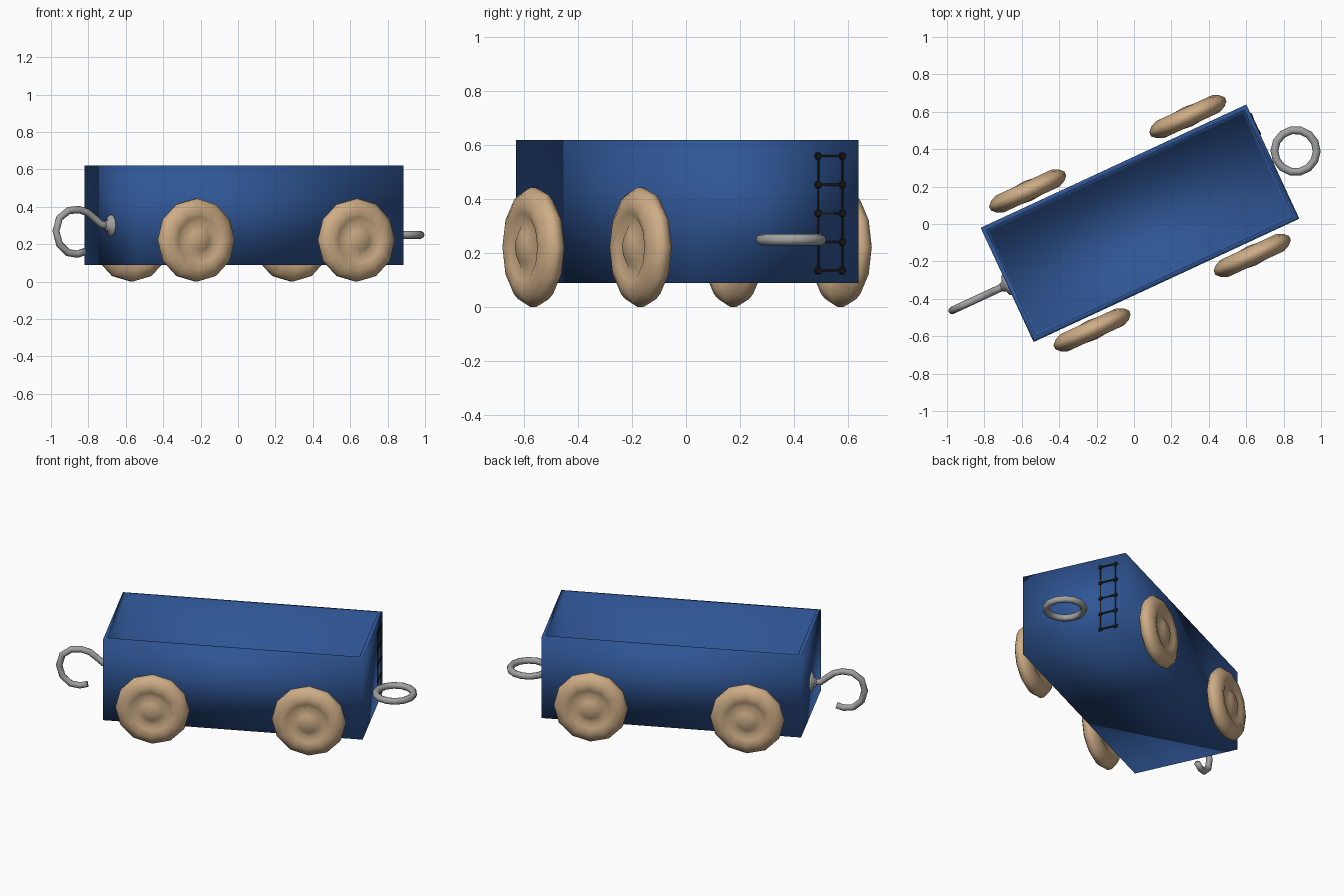
import bpy, bmesh, math
from mathutils import Matrix, Vector

cube = bpy.data.objects.get("Cube")
if cube:
    bpy.data.objects.remove(cube, do_unlink=True)

# The wagon is built along its own x axis, then turned into place
FRAME = Matrix.Translation((0.032, 0.004, 0)) @ Matrix.Rotation(math.radians(24.9), 4, 'Z')
LENGTH, WIDTH, BOTTOM, TOP = 1.566, 0.673, 0.09, 0.62
END = LENGTH / 2


def material(name, rgb, rough=0.6):
    m = bpy.data.materials.new(name)
    m.use_nodes = True
    m.diffuse_color = (*rgb, 1)
    node = m.node_tree.nodes["Principled BSDF"]
    node.inputs["Base Color"].default_value = (*rgb, 1)
    node.inputs["Roughness"].default_value = rough
    return m


BLUE = material("wagon blue", (0.028, 0.092, 0.30))
WOOD = material("pale wood", (0.62, 0.42, 0.24))
GREY = material("metal grey", (0.36, 0.36, 0.36))
BLACK = material("ladder black", (0.01, 0.01, 0.01))


def finish(bm, name, mat, smooth=True, local=Matrix()):
    bmesh.ops.recalc_face_normals(bm, faces=bm.faces)
    for f in bm.faces:
        f.smooth = smooth
    mesh = bpy.data.meshes.new(name)
    bm.to_mesh(mesh)
    bm.free()
    mesh.materials.append(mat)
    ob = bpy.data.objects.new(name, mesh)
    ob.matrix_world = FRAME @ local
    bpy.context.collection.objects.link(ob)
    return ob


def lathe(profile, steps):
    """Spin (radius, height) points around z."""
    bm = bmesh.new()
    verts = [bm.verts.new((r, 0, h)) for r, h in profile]
    edges = [bm.edges.new(p) for p in zip(verts, verts[1:])]
    bmesh.ops.spin(bm, geom=verts + edges, cent=(0, 0, 0), axis=(0, 0, 1),
                   angle=math.tau, steps=steps)
    bmesh.ops.remove_doubles(bm, verts=bm.verts, dist=0.0005)
    return bm


def tube(points, radius, sides=8, closed=False):
    """Sweep a round section along a path lying in the xz plane."""
    bm = bmesh.new()
    pts = [Vector((x, 0, z)) for x, z in points]
    n, rings = len(pts), []
    for i, p in enumerate(pts):
        a = pts[i - 1] if closed or i else p
        b = pts[(i + 1) % n] if closed or i < n - 1 else p
        side = (b - a).normalized().cross(Vector((0, 1, 0)))
        angles = [math.tau * k / sides for k in range(sides)]
        rings.append([bm.verts.new(p + radius * (math.cos(t) * side + math.sin(t) * Vector((0, 1, 0))))
                      for t in angles])
    pairs = list(zip(rings, rings[1:]))
    if closed:
        pairs.append((rings[-1], rings[0]))
    else:
        bm.faces.new(rings[0])
        bm.faces.new(rings[-1])
    for a, b in pairs:
        for k in range(sides):
            j = (k + 1) % sides
            bm.faces.new((a[k], a[j], b[j], b[k]))
    return bm


# Open body: softly shaded box with a hollow
bm = bmesh.new()
bmesh.ops.create_cube(bm, size=1, matrix=Matrix.Translation((0, 0, (TOP + BOTTOM) / 2))
                      @ Matrix.Diagonal((LENGTH, WIDTH, TOP - BOTTOM, 1)))
lid = max(bm.faces, key=lambda f: f.calc_center_median().z)
bmesh.ops.inset_individual(bm, faces=[lid], thickness=0.034)
hole = bmesh.ops.extrude_discrete_faces(bm, faces=[lid])["faces"][0]
for v in hole.verts:
    v.co.x -= math.copysign(0.015, v.co.x)
    v.co.y -= math.copysign(0.015, v.co.y)
    v.co.z = BOTTOM + 0.04
finish(bm, "wagon_body", BLUE)

# Wheels: rounded tyre, dished face and raised hub, alike on both sides
half = [(0, 0.056), (0.055, 0.05), (0.095, 0.026), (0.125, 0.042),
        (0.165, 0.05), (0.2, 0.034), (0.222, 0.012)]
profile = half + [(r, -h) for r, h in reversed(half)]
for end, sx in (("hook_end", -1), ("ring_end", 1)):
    for side, sy in (("front", -1), ("back", 1)):
        place = Matrix.Translation((sx * 0.472, sy * 0.409, 0.222)) @ Matrix.Rotation(math.pi / 2, 4, 'X')
        finish(lathe(profile, 12), f"wheel_{side}_{end}", WOOD, local=place)

# Coupling ring lying flat at one end
circle = [(0.113 * math.cos(math.tau * i / 14), 0.113 * math.sin(math.tau * i / 14)) for i in range(14)]
finish(tube(circle, 0.021, closed=True), "coupling_ring", GREY,
       local=Matrix.Translation((0.917, 0, 0.25)) @ Matrix.Rotation(math.pi / 2, 4, 'X'))

# Coupling hook standing upright at the other end, with its flange
path = [(0, 0.30), (0.06, 0.305), (0.10, 0.34), (0.14, 0.37), (0.19, 0.385), (0.25, 0.38),
        (0.305, 0.34), (0.325, 0.27), (0.305, 0.2), (0.255, 0.155), (0.20, 0.147), (0.155, 0.16)]
finish(tube([(-END - d, z) for d, z in path], 0.02), "coupling_hook", GREY)
finish(lathe([(0, 0), (0.06, 0), (0.055, 0.01), (0.03, 0.018), (0.022, 0.035), (0, 0.035)], 12),
       "hook_flange", GREY, local=Matrix.Translation((-END, 0, 0.30)) @ Matrix.Rotation(-math.pi / 2, 4, 'Y'))

# Thin ladder on the ring end: rungs, rails and bolt heads
bm = bmesh.new()
LOW, HIGH, RUNGS = 0.135, 0.56, 5
INNER, OUTER = 0.172, 0.271


def bar(y, z, dy, dz):
    bmesh.ops.create_cube(bm, size=1, matrix=Matrix.Translation((END, y, z))
                          @ Matrix.Diagonal((0.008, dy, dz, 1)))


for i in range(RUNGS):
    z = LOW + (HIGH - LOW) * i / (RUNGS - 1)
    bar((INNER + OUTER) / 2, z, OUTER - INNER, 0.008)
    for y in (INNER, OUTER):
        bmesh.ops.create_cone(bm, cap_ends=True, segments=8, radius1=0.019, radius2=0.012, depth=0.012,
                              matrix=Matrix.Translation((END, y, z)) @ Matrix.Rotation(math.pi / 2, 4, 'Y'))
for y in (INNER, OUTER):
    bar(y, (LOW + HIGH) / 2, 0.006, HIGH - LOW)
finish(bm, "end_ladder", BLACK, smooth=False)
